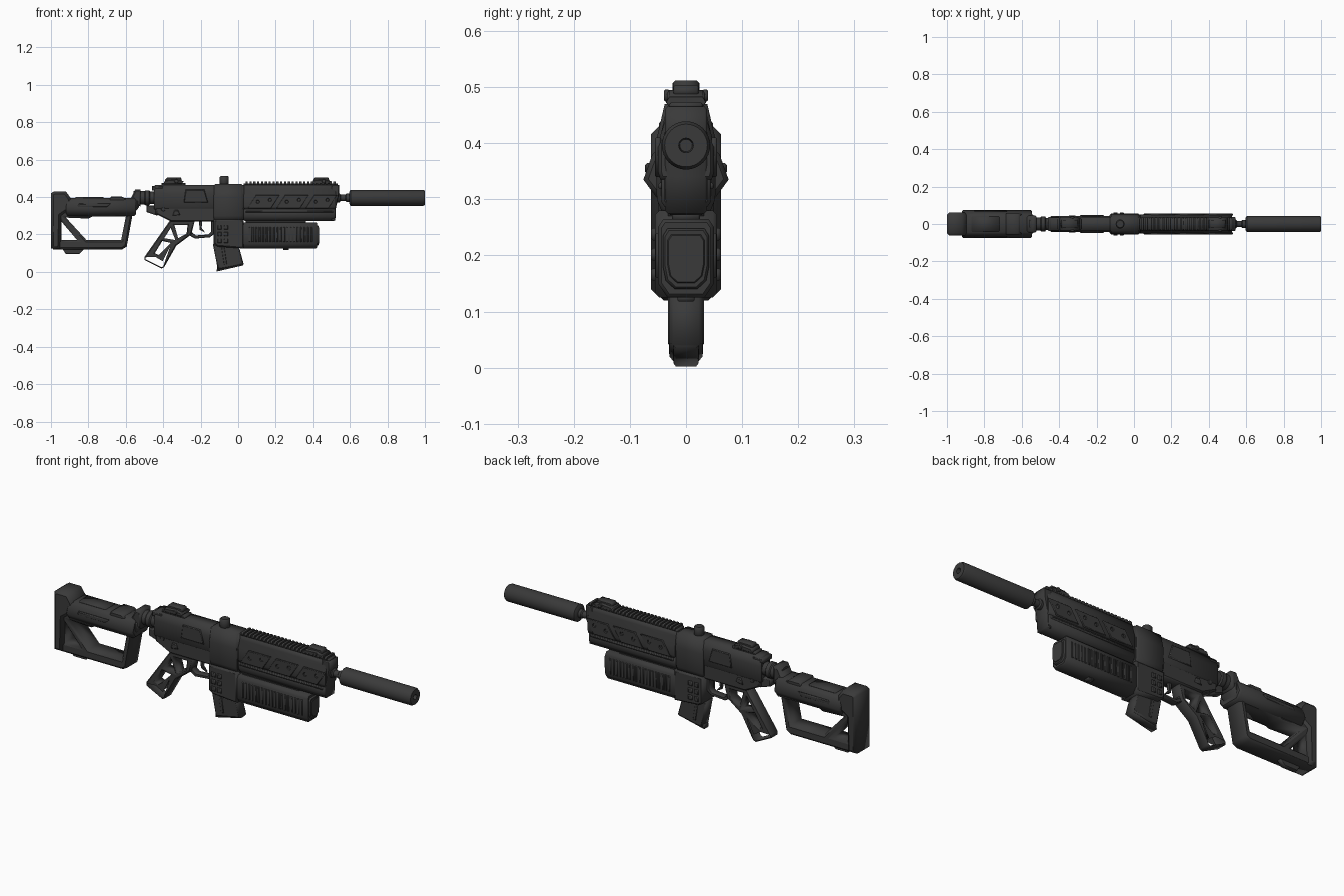
import bpy, bmesh, math
from mathutils import Matrix

cube = bpy.data.objects.get("Cube")
if cube:
    bpy.data.objects.remove(cube, do_unlink=True)

gunmetal = bpy.data.materials.new("dark_gunmetal")
gunmetal.use_nodes = True
colour = (.042, .042, .042, 1)
gunmetal.diffuse_color = colour
shader = next(n for n in gunmetal.node_tree.nodes if n.type == 'BSDF_PRINCIPLED')
shader.inputs["Base Color"].default_value = colour
shader.inputs["Roughness"].default_value = .6

# Outline planes: "y" draws in x,z; "x" draws in y,z; "z" draws in x,y
AXES = {
    "x": Matrix(((0, 0, 1, 0), (1, 0, 0, 0), (0, 1, 0, 0), (0, 0, 0, 1))),
    "y": Matrix.Rotation(math.pi / 2, 4, 'X'),
    "z": Matrix.Identity(4),
}


def finish(name, bm):
    bmesh.ops.recalc_face_normals(bm, faces=bm.faces)
    mesh = bpy.data.meshes.new(name)
    bm.to_mesh(mesh)
    bm.free()
    mesh.materials.append(gunmetal)
    obj = bpy.data.objects.new(name, mesh)
    bpy.context.collection.objects.link(obj)
    return obj


def prism(name, outline, low, high, axis="y", chamfer=.004, holes=()):
    """Extrude an outline with optional holes between two planes, chamfering its rims."""
    curve = bpy.data.curves.new(name + "_outline", 'CURVE')
    curve.dimensions, curve.fill_mode = '2D', 'BOTH'
    for loop in (outline, *holes):
        spline = curve.splines.new('POLY')
        spline.points.add(len(loop) - 1)
        for point, (u, v) in zip(spline.points, loop):
            point.co = (u, v, 0, 1)
        spline.use_cyclic_u = True
    curve.extrude = (high - low) / 2 - chamfer
    curve.bevel_depth, curve.offset, curve.bevel_resolution = chamfer, -chamfer, 0
    temp = bpy.data.objects.new(name + "_outline", curve)
    bpy.context.collection.objects.link(temp)
    graph = bpy.context.evaluated_depsgraph_get()
    mesh = bpy.data.meshes.new_from_object(temp.evaluated_get(graph))
    bm = bmesh.new()
    bm.from_mesh(mesh)
    bpy.data.objects.remove(temp, do_unlink=True)
    bpy.data.curves.remove(curve)
    bpy.data.meshes.remove(mesh)
    bmesh.ops.remove_doubles(bm, verts=bm.verts, dist=.00005)
    matrix = AXES[axis].copy()
    middle = (low + high) / 2
    matrix["xyz".index(axis)][3] = middle
    bm.transform(matrix)
    return finish(name, bm)


def rect(u0, u1, v0, v1):
    return [(u0, v0), (u1, v0), (u1, v1), (u0, v1)]


def disc(u, v, radius, sides=16):
    turn = math.tau / sides
    return [(u + radius * math.cos(i * turn), v + radius * math.sin(i * turn)) for i in range(sides)]


def beam(name, half, x0, x1, chamfer=.004):
    """Run a mirrored half cross-section along x."""
    prism(name, half + [(-y, z) for y, z in reversed(half)], x0, x1, "x", chamfer)


def pair(name, outline, y0, y1, **options):
    """Place matching plates on both sides."""
    prism("left_" + name, outline, y0, y1, **options)
    prism("right_" + name, outline, -y1, -y0, **options)


def lathe(name, profile, height, sides=32):
    bm = bmesh.new()
    rings = [[bm.verts.new((x, y, height + z)) for y, z in disc(0, 0, r, sides)] for x, r in profile]
    for a, b in zip(rings, rings[1:]):
        for i in range(sides):
            j = (i + 1) % sides
            bm.faces.new((a[i], a[j], b[j], b[i]))
    bm.faces.new(rings[0])
    bm.faces.new(rings[-1])
    obj = finish(name, bm)
    bpy.ops.object.select_all(action='DESELECT')
    obj.select_set(True)
    bpy.context.view_layer.objects.active = obj
    bpy.ops.object.shade_smooth_by_angle(angle=math.radians(35))


# Barrel group
BORE = .396
lathe("suppressor", [(.595, .03), (.603, .043), (.99, .043), (1, .038), (1, .013), (.96, .011)], BORE)
lathe("barrel", [(.48, .024), (.545, .024), (.55, .017), (.575, .017), (.58, .022), (.6, .022)], BORE)
lathe("buffer_tube", [(-.56, .036), (-.5, .036), (-.495, .04), (-.475, .04), (-.47, .033), (-.43, .033)], BORE)

# Shoulder stock
prism("stock_frame", [(-.99, .12), (-.62, .12), (-.595, .135), (-.565, .3), (-.53, .345), (-.53, .385), (-.99, .385)],
      -.05, .05, chamfer=.01, holes=[
          [(-.945, .27), (-.945, .17), (-.86, .17)],
          [(-.92, .29), (-.81, .17), (-.625, .17), (-.6, .295), (-.78, .295), (-.8, .285)]])
beam("stock_upper", [(.05, .3), (.076, .335), (.06, .38), (.045, .395)], -.92, -.545, .008)
prism("stock_butt", [(-1, .125), (-.95, .125), (-.945, .3), (-.88, .345), (-.895, .395), (-.92, .43), (-.985, .43), (-1, .42)],
      -.062, .062, chamfer=.014)
prism("stock_nose", [(-.6, .37), (-.52, .35), (-.52, .44), (-.55, .44), (-.575, .39), (-.6, .39)], -.045, .045, chamfer=.008)
prism("cheek_pad", [(-.69, .38), (-.61, .38), (-.6, .39), (-.62, .402), (-.68, .402)], -.055, .055)
prism("stock_top_rib", rect(-.87, -.72, .385, .4), -.04, .04)
prism("sling_loop", [(-.94, .125), (-.92, .095), (-.85, .095), (-.82, .125)], -.012, .012,
      holes=[[(-.925, .122), (-.91, .105), (-.86, .105), (-.84, .122)]], chamfer=.002)
pair("stock_panel", [(-.86, .345), (-.7, .345), (-.68, .365), (-.85, .365)], .062, .073)

# Receiver
beam("upper_receiver", [(.032, .33), (.042, .345), (.044, .42), (.034, .465)], -.45, .035, .008)
prism("lower_receiver", [(-.44, .31), (-.36, .27), (.03, .27), (.03, .36), (-.44, .36)], -.038, .038, chamfer=.006)
prism("rear_lug", [(-.49, .32), (-.43, .3), (-.42, .355), (-.49, .355)], -.022, .022)
beam("receiver_band", [(.04, .27), (.052, .3), (.054, .4), (.038, .47)], -.13, .025, .008)
pair("ejection_cover", [(-.29, .37), (-.16, .37), (-.18, .44), (-.28, .44)], .04, .048)
pair("selector", [(-.35, .3), (-.31, .305), (-.32, .33), (-.34, .33)], .036, .046)
pair("receiver_pin", disc(-.4, .335, .011), .034, .042, chamfer=.002)
prism("charging_handle", rect(-.46, -.4, .435, .458), -.038, .038)
prism("top_knob", disc(-.074, 0, .024, 20), .46, .512, axis="z", chamfer=.005)

# Magazine well, buttons and magazine
prism("magazine_well", [(-.13, .15), (-.11, .135), (.03, .125), (.03, .28), (-.13, .28)], -.055, .055, chamfer=.007)
for row in range(3):
    z = .155 + .036 * row
    for column in range(2):
        x = -.11 + .034 * column
        pair("well_button", rect(x, x + .022, z, z + .022), .05, .062, chamfer=.003)
prism("magazine", [(-.135, .15), (-.108, .012), (.03, .04), (0, .15)], -.029, .029, chamfer=.006)
prism("magazine_base", [(-.112, .025), (-.115, .002), (.028, .035), (.024, .056)], -.022, .022)
pair("magazine_rib", [(-.09, .14), (-.075, .04), (-.06, .043), (-.075, .14)], .026, .032, chamfer=.002)

# Skeleton grip and trigger
prism("grip", [(-.36, .28), (-.23, .28), (-.25, .2), (-.33, .14), (-.395, .025), (-.41, .018), (-.5, .063), (-.5, .08)],
      -.03, .03, chamfer=.006, holes=[
          [(-.36, .235), (-.395, .18), (-.335, .17)], [(-.34, .25), (-.27, .25), (-.275, .205), (-.32, .18)],
          [(-.405, .165), (-.445, .1), (-.425, .09), (-.36, .155)], [(-.43, .08), (-.405, .065), (-.38, .115)]])
prism("trigger_guard", [(-.27, .28), (-.26, .195), (-.23, .178), (-.15, .185), (-.12, .21), (-.12, .28)], -.018, .018,
      chamfer=.003, holes=[[(-.25, .27), (-.245, .21), (-.225, .195), (-.16, .2), (-.145, .215), (-.145, .27)]])
prism("trigger", [(-.21, .28), (-.19, .28), (-.195, .235), (-.175, .21), (-.205, .225)], -.008, .008, chamfer=.002)

# Handguard with slanted, perforated side panels
beam("handguard", [(.046, .335), (.05, .35), (.05, .4), (.036, .445), (.034, .465)], .03, .525, .006)
beam("handguard_lower", [(.028, .272), (.044, .295), (.044, .34)], .03, .52, .006)
prism("handguard_nose", [(.5, .275), (.522, .275), (.525, .34), (.542, .42), (.542, .465), (.5, .465)], -.037, .037)
for number in range(3):
    x = .05 + .155 * number
    pair("handguard_panel", [(x, .34), (x + .125, .34), (x + .17, .41), (x + .045, .41)], .045, .055,
         holes=[disc(x + .055, .375, .008, 12), disc(x + .12, .385, .008, 12)], chamfer=.002)
pair("handguard_edge", rect(.04, .51, .318, .33), .04, .05)

# Top rail
prism("rail_base", rect(.03, .535, .46, .473), -.03, .03)
for number in range(24):
    x = .04 + .0205 * number
    beam("rail_tooth", [(.03, .465), (.036, .473), (.03, .483)], x, x + .012, .001)
prism("rear_rail", rect(-.41, -.28, .46, .475), -.03, .03)

# Folding sights
for name, x in (("rear", -.35), ("front", .44)):
    prism(name + "_sight_base", [(x - .05, .47), (x + .05, .47), (x + .06, .485), (x + .02, .495), (x - .04, .49)], -.034, .034)
    prism(name + "_sight_leaf", [(x - .04, .492), (x - .02, .485), (x + .05, .485), (x + .045, .504), (x - .03, .504)],
          -.022, .022, chamfer=.003)
    pair(name + "_sight_screw", disc(x + .02, .485, .011, 12), .03, .039, chamfer=.002)

# Underbarrel launcher
beam("launcher_body", [(.033, .125), (.05, .15), (.05, .25), (.04, .265)], .02, .425, .006)
opening = [(.02, .14), (.036, .155), (.041, .18), (.041, .235), (.033, .248)]
beam("launcher_cap", opening, .41, .433, .004)
beam("launcher_plug", [(y * .8, .195 + (z - .195) * .8) for y, z in opening], .42, .436, .002)
for number in range(19):
    x = .055 + .0185 * number
    pair("launcher_rib", rect(x, x + .01, .16, .24), .046, .054, chamfer=.002)
prism("launcher_mount", rect(.04, .36, .26, .28), -.025, .025)
prism("launcher_latch", rect(.24, .27, .118, .13), -.015, .015, chamfer=.002)
